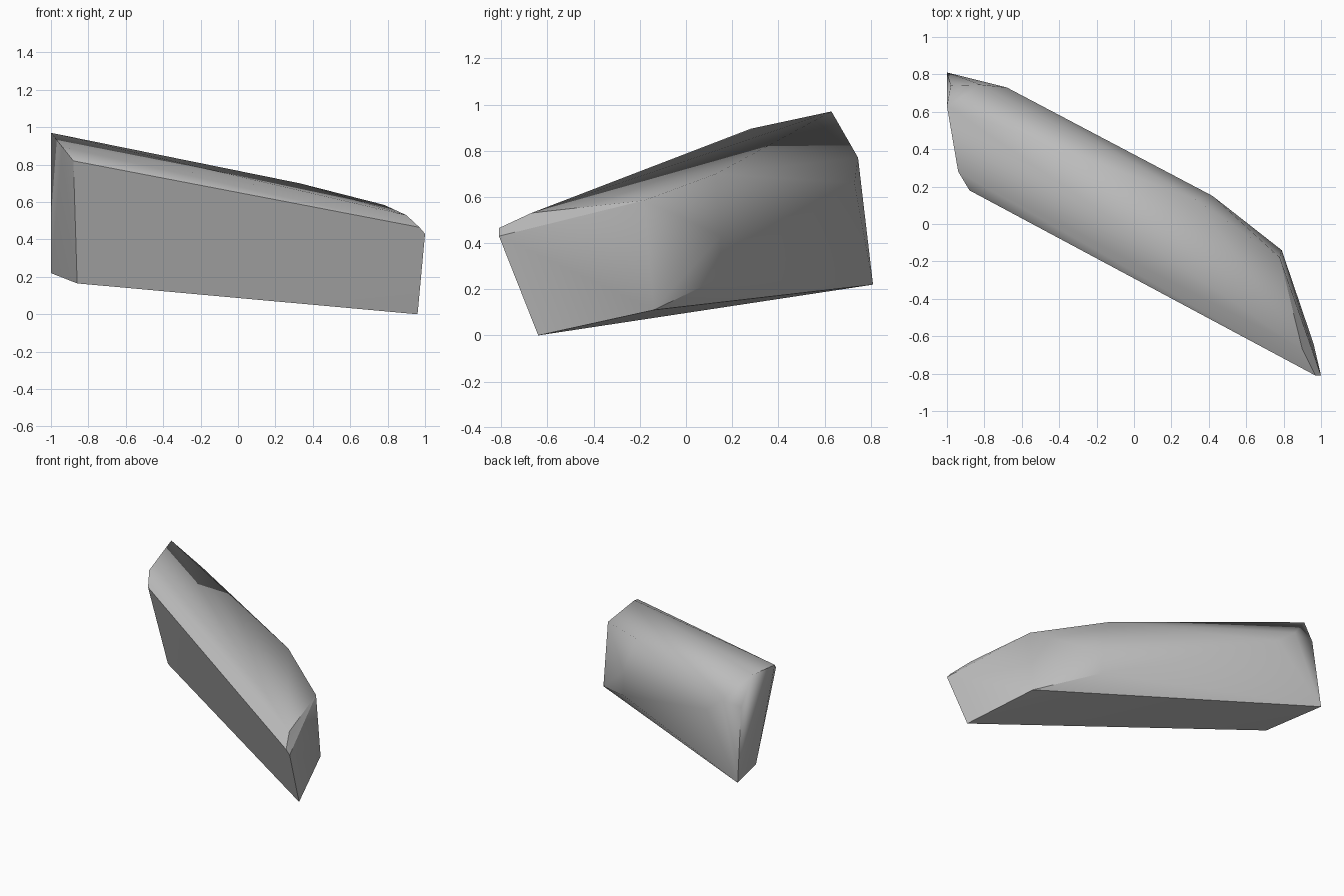
import bpy
import bmesh
import math

cube = bpy.data.objects.get("Cube")
if cube:
    bpy.data.objects.remove(cube, do_unlink=True)

# Plain stone colour
stone = bpy.data.materials.new("grey stone")
colour = (0.5, 0.5, 0.5, 1.0)
stone.use_nodes = True
stone.diffuse_color = colour
stone.node_tree.nodes["Principled BSDF"].inputs["Base Color"].default_value = colour

# Corners of the slab, grouped by where they sit
underside = [(0.96, -0.64, 0), (0.79, -0.14, 0.11), (-1, 0.81, 0.22), (-0.86, 0.39, 0.165)]
front_rim = [(-0.88, 0.18, 0.82), (0.97, -0.81, 0.465), (1, -0.81, 0.43)]
top_rim = [(-0.94, 0.28, 0.895), (0.90, -0.67, 0.53)]
crown = [(-1, 0.63, 0.97), (0.33, 0.13, 0.70), (0.78, -0.18, 0.585)]
rear = [(-0.98, 0.74, 0.76), (-0.82, 0.745, 0.77), (-0.68, 0.73, 0.66),
        (0.42, 0.15, 0.43), (0.42, 0.15, 0.25)]


def build_rock(name, groups):
    """Wrap a convex skin around the corner groups."""
    bm = bmesh.new()
    soft = set()
    for label, points in groups.items():
        for p in points:
            v = bm.verts.new(p)
            if label in ("crown", "rear"):
                soft.add(v)
    hull = bmesh.ops.convex_hull(bm, input=bm.verts[:])
    spare = {g for g in hull["geom_interior"] + hull["geom_unused"]
             if isinstance(g, bmesh.types.BMVert)}
    bmesh.ops.delete(bm, geom=list(spare), context="VERTS")
    soft -= spare
    bmesh.ops.recalc_face_normals(bm, faces=bm.faces[:])

    # Worn rear shoulder stays soft, other steep breaks stay crisp
    for f in bm.faces:
        f.smooth = True
    for e in bm.edges:
        worn = all(v in soft for v in e.verts)
        e.smooth = worn or e.calc_face_angle(0) < math.radians(32)

    mesh = bpy.data.meshes.new(name)
    bm.to_mesh(mesh)
    bm.free()
    mesh.materials.append(stone)
    obj = bpy.data.objects.new(name, mesh)
    bpy.context.collection.objects.link(obj)
    return obj


build_rock("rock_slab", {"underside": underside, "front_rim": front_rim,
                         "top_rim": top_rim, "crown": crown, "rear": rear})
